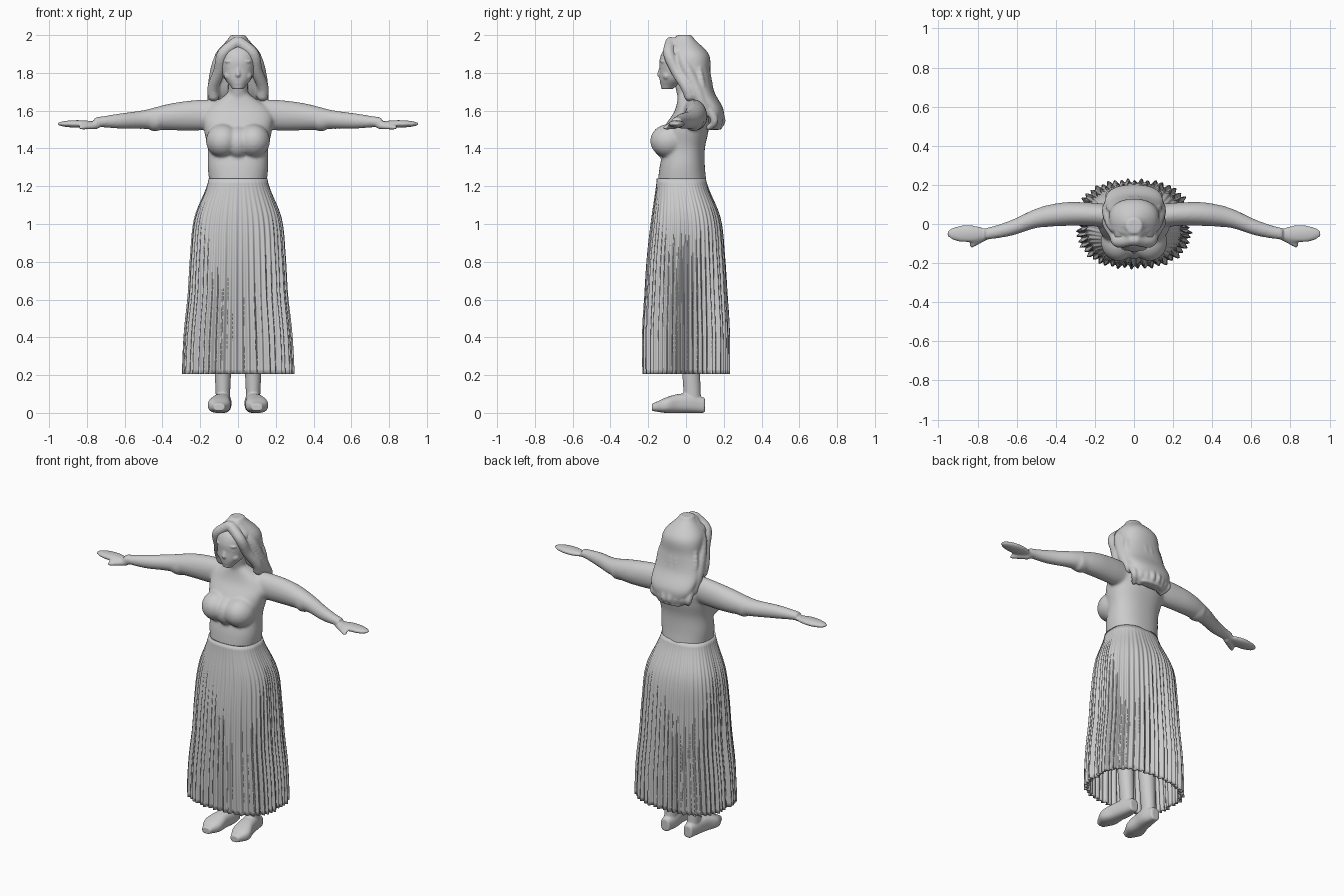
import bpy, bmesh, math
from mathutils import Vector, Matrix

default_cube = bpy.data.objects.get("Cube")
if default_cube:
    bpy.data.objects.remove(default_cube)

GREY = (0.6, 0.6, 0.6, 1)
clay = bpy.data.materials.new("light grey")
clay.use_nodes = True
clay.diffuse_color = GREY
clay.node_tree.nodes["Principled BSDF"].inputs["Base Color"].default_value = GREY

SIDES = (-1, 1)


def curve(values, t):
    """Smooth curve through evenly spaced values, or a constant."""
    if isinstance(values, (int, float)):
        return values
    last = len(values) - 1
    i = min(int(t * last), last - 1)
    t = t * last - i
    before, start = values[max(i - 1, 0)], values[i]
    end, after = values[i + 1], values[min(i + 2, last)]
    return (start + (end - before) * (t / 2)
            + (before * 2 - start * 5 + end * 4 - after) * (t * t / 2)
            + (start * 3 - before - end * 3 + after) * (t ** 3 / 2))


def loft(bm, axis, start, end, centre_a, centre_b, radius_a, radius_b,
         power=2, sides=40, steps=30, flip=1, pleat=None):
    """Skin of rounded cross-sections; the profiles run from start to end."""
    rows = []
    for step in range(steps + 1):
        t = step / steps
        along = start + (end - start) * t
        ca, cb = curve(centre_a, t), curve(centre_b, t)
        ra, rb = curve(radius_a, t), curve(radius_b, t)
        row = []
        for k in range(sides):
            angle = math.tau * k / sides
            c, s = math.cos(angle), math.sin(angle)
            square = (abs(c) ** power + abs(s) ** power) ** (-1 / power)
            grow = pleat(angle, t) if pleat else 0
            a = ca + (ra + grow) * square * c
            b = cb + (rb + grow) * square * s
            x, y, z = {"x": (along, a, b), "y": (a, along, b), "z": (a, b, along)}[axis]
            row.append(bm.verts.new((x * flip, y, max(z, 0))))
        rows.append(row)
    for lower, upper in zip(rows, rows[1:]):
        for k in range(sides):
            bm.faces.new((lower[k - 1], lower[k], upper[k], upper[k - 1]))
    if not pleat:
        bm.faces.new(reversed(rows[0]))
        bm.faces.new(rows[-1])


def ball(bm, centre, size):
    matrix = Matrix.Translation(centre) @ Matrix.Diagonal((*size, 1))
    bmesh.ops.create_icosphere(bm, subdivisions=3, radius=1, matrix=matrix)


def strand(bm, points, radius, flip=1, steps=24):
    """Rounded strand swept through a few points."""
    path = [Vector(point) for point in points]
    for step in range(steps + 1):
        t = step / steps
        x, y, z = curve(path, t)
        matrix = Matrix.Translation((x * flip, y, z))
        bmesh.ops.create_icosphere(bm, subdivisions=2, radius=curve(radius, t), matrix=matrix)


def finish(bm, name):
    bmesh.ops.recalc_face_normals(bm, faces=bm.faces)
    mesh = bpy.data.meshes.new(name)
    bm.to_mesh(mesh)
    bm.free()
    mesh.materials.append(clay)
    mesh.polygons.foreach_set("use_smooth", [True] * len(mesh.polygons))
    part = bpy.data.objects.new(name, mesh)
    bpy.context.collection.objects.link(part)
    return part


def fuse(part, voxel, relax):
    """Blend the overlapping pieces of a part into one soft surface."""
    remesh = part.modifiers.new("fuse", "REMESH")
    remesh.mode = "VOXEL"
    remesh.voxel_size = voxel
    remesh.use_smooth_shade = True
    smooth = part.modifiers.new("relax", "SMOOTH")
    smooth.iterations = relax


# Torso, neck, bust and arms
bm = bmesh.new()
loft(bm, "z", start=1.2, end=1.7, centre_a=0, centre_b=(-.02, -.02, -.01, 0, .03, .01),
     radius_a=(.15, .16, .16, .18, .18, .05), radius_b=(.13, .12, .11, .12, .09, .05), power=2.3)
strand(bm, [(0, .01, 1.67), (0, -.02, 1.8)], radius=.055)
ball(bm, centre=(0, -.09, 1.43), size=(.07, .09, .09))
for side in SIDES:
    ball(bm, centre=(side * .08, -.09, 1.44), size=(.09, .1, .09))
    loft(bm, "x", start=.1, end=.76, flip=side,
         centre_a=(.04, .05, .05, .03, -.02, -.05), centre_b=(1.58, 1.57, 1.55, 1.54),
         radius_a=(.06, .06, .06, .05, .04, .03), radius_b=(.08, .08, .07, .05, .04, .025))
    # Sleeve edge at the elbow
    loft(bm, "x", start=.42, end=.46, flip=side, centre_a=.04, centre_b=1.55,
         radius_a=.055, radius_b=.058)
    # Flat hand with the thumb held forward
    ball(bm, centre=(side * .85, -.05, 1.53), size=(.11, .045, .02))
    strand(bm, [(.75, -.06, 1.52), (.83, -.11, 1.51)], radius=(.02, .013), flip=side)
fuse(finish(bm, "body"), voxel=.008, relax=8)

# Head with simple features
bm = bmesh.new()
loft(bm, "z", start=1.715, end=1.97, centre_a=0, centre_b=(-.1, -.06, -.04, -.03, -.02, -.01),
     radius_a=(.03, .07, .09, .1, .1, .06), radius_b=(.03, .08, .1, .11, .1, .06), power=2.2)
strand(bm, [(0, -.13, 1.84), (0, -.14, 1.79)], radius=(.008, .014))
for height in (1.745, 1.76):
    ball(bm, centre=(0, -.125, height), size=(.025, .013, .007))
for side in SIDES:
    ball(bm, centre=(side * .04, -.12, 1.83), size=(.02, .01, .008))
    ball(bm, centre=(side * .04, -.12, 1.86), size=(.03, .016, .008))
    ball(bm, centre=(side * .045, -.1, 1.785), size=(.03, .025, .025))
fuse(finish(bm, "head"), voxel=.005, relax=4)

# Shoulder-length hair with a centre parting
bm = bmesh.new()
loft(bm, "z", start=1.5, end=2, centre_a=0, centre_b=(.16, .14, .08, .05, .02, -.01),
     radius_a=(.08, .14, .15, .13, .12, .04), radius_b=(.03, .06, .07, .08, .1, .04), power=2.2)
for side in SIDES:
    # Front sweep and wavy side lock
    strand(bm, [(.01, -.08, 1.96), (.08, -.09, 1.9), (.1, -.05, 1.81),
                (.13, 0, 1.73), (.13, .02, 1.68)], radius=.032, flip=side)
    strand(bm, [(.02, -.04, 1.96), (.1, -.01, 1.86), (.13, .06, 1.7), (.12, .1, 1.6)],
           radius=.035, flip=side)
    # Back waves fan out and turn under at the ends
    for k in range(4):
        x, forward = .02 + k * .035, k * .013
        strand(bm, [(x * .7, .09 - forward, 1.9), (x, .12 - forward, 1.77),
                    (x, .14 - forward, 1.65), (x, .19 - forward, 1.55),
                    (x * .8, .16 - forward, 1.51)], radius=(.015, .018, .022, .016), flip=side)
fuse(finish(bm, "hair"), voxel=.007, relax=4)


# Pleated skirt, open at the hem
def pleats(angle, t):
    depth = min(1, (1 - t) * 1.4)
    fold = math.sin(54 * angle + math.sin(3 * angle)) + math.sin(23 * angle + 2 * t) / 2
    side_dip = math.exp(-(math.sin(angle) * 8) ** 2)
    return depth * (fold * .009 - side_dip * .016)


bm = bmesh.new()
loft(bm, "z", start=.205, end=1.24, centre_a=0, centre_b=(0, 0, 0, 0, 0, -.025),
     radius_a=(.29, .28, .26, .25, .23, .155), radius_b=(.22, .22, .21, .2, .18, .13),
     power=2.5, sides=432, steps=40, pleat=pleats)
skirt = finish(bm, "pleated_skirt")
cloth = skirt.modifiers.new("cloth thickness", "SOLIDIFY")
cloth.thickness = .01

# Legs with rounded shoes, toes turned slightly out
for side, name in zip(SIDES, ("right_leg", "left_leg")):
    bm = bmesh.new()
    loft(bm, "z", start=.03, end=1, flip=side, centre_a=.08, centre_b=(.035, .02, .01, 0),
         radius_a=(.036, .05, .06, .07), radius_b=(.045, .05, .06, .07))
    loft(bm, "y", start=.1, end=-.18, flip=side, power=2.6,
         centre_a=(.08, .08, .09, .1, .1), centre_b=(.04, .05, .05, .04, .03),
         radius_a=(.03, .045, .05, .06, .03), radius_b=(.04, .05, .05, .04, .02))
    fuse(finish(bm, name), voxel=.006, relax=4)
